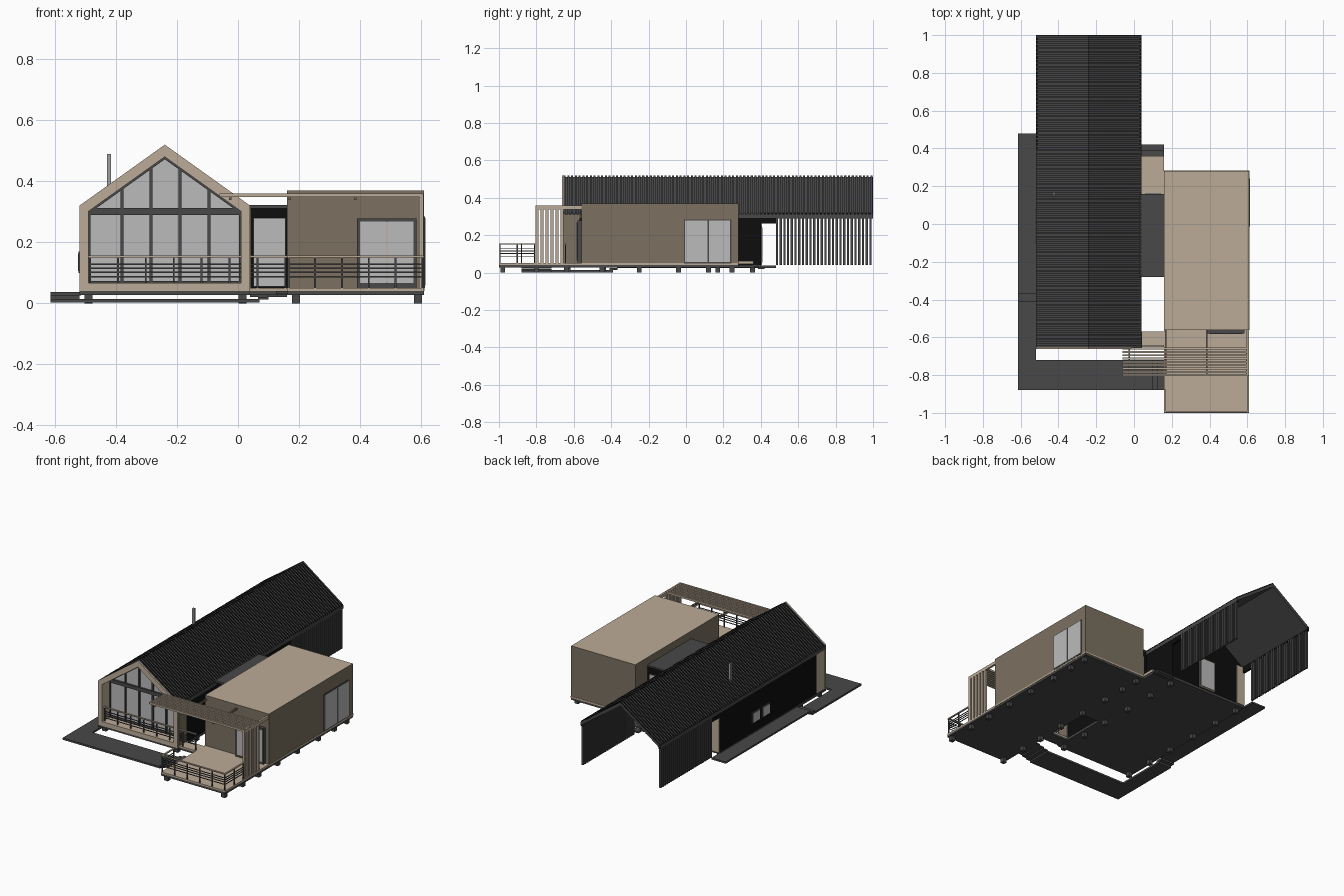
import bpy
import bmesh

default_cube = bpy.data.objects.get("Cube")
if default_cube:
    bpy.data.objects.remove(default_cube, do_unlink=True)


def material(name, red, green, blue):
    mat = bpy.data.materials.new(name)
    mat.use_nodes = True
    colour = (red, green, blue, 1)
    mat.diffuse_color = colour
    shader = mat.node_tree.nodes["Principled BSDF"]
    shader.inputs["Base Color"].default_value = colour
    shader.inputs["Roughness"].default_value = .8
    return mat


TAN = material("pale wood", .5, .41, .31)
BROWN = material("brown cladding", .2, .165, .12)
DARK = material("charcoal metal", .065, .065, .066)
BLACK = material("black cladding", .004, .004, .004)
GLASS = material("pale glass", .5, .5, .5)
STEEL = material("steel", .35, .35, .36)


def finish(name, bm, *mats):
    bmesh.ops.recalc_face_normals(bm, faces=bm.faces)
    mesh = bpy.data.meshes.new(name)
    bm.to_mesh(mesh)
    bm.free()
    for mat in mats:
        mesh.materials.append(mat)
    obj = bpy.data.objects.new(name, mesh)
    bpy.context.scene.collection.objects.link(obj)
    return obj


def boxes(name, mat, *items):
    """Join axis-aligned boxes given as (x0, x1, y0, y1, z0, z1)."""
    bm = bmesh.new()
    for x0, x1, y0, y1, z0, z1 in items:
        cube = bmesh.ops.create_cube(bm, size=1)["verts"]
        for v in cube:
            v.co.x = x1 if v.co.x > 0 else x0
            v.co.y = y1 if v.co.y > 0 else y0
            v.co.z = z1 if v.co.z > 0 else z0
    return finish(name, bm, mat)


def add_prism(bm, profile, y0, y1):
    """Extrude an (x, z) outline along y."""
    front = [bm.verts.new((x, y0, z)) for x, z in profile]
    back = [bm.verts.new((x, y1, z)) for x, z in profile]
    bm.faces.new(front)
    bm.faces.new(back[::-1])
    for i in range(len(front)):
        j = (i + 1) % len(front)
        bm.faces.new((front[j], front[i], back[i], back[j]))


def prism(name, mat, profile, y0, y1):
    bm = bmesh.new()
    add_prism(bm, profile, y0, y1)
    return finish(name, bm, mat)


def ring(name, mat, outer, inner, y0, y1):
    """Hollow frame between two matching (x, z) outlines."""
    bm = bmesh.new()
    loops = [[bm.verts.new((x, y, z)) for x, z in shape]
             for shape, y in ((outer, y0), (inner, y0), (inner, y1), (outer, y1))]
    for k in range(4):
        a, b = loops[k], loops[(k + 1) % 4]
        for i in range(len(a)):
            j = (i + 1) % len(a)
            bm.faces.new((a[i], a[j], b[j], b[i]))
    return finish(name, bm, mat)


MID, HALF, EAVE, RIDGE = -.24, .28, .32, .52


def gable(inset, floor, drop):
    """House-shaped outline, moved in at the walls and down at the roof."""
    slope = (RIDGE - EAVE) / HALF
    left, right = MID - HALF + inset, MID + HALF - inset
    eave = EAVE - drop + slope * inset
    return [(left, floor), (right, floor), (right, eave), (MID, RIDGE - drop), (left, eave)]


def chevron(drop, thick):
    top, low = gable(0, 0, drop)[2:], gable(0, 0, drop + thick)[2:]
    return top + low[::-1]


# Main house: body, porch frame and roof
prism("house_body", BLACK, gable(.004, .04, .016), -.57, .40)
opening = gable(.03, .067, .04)
ring("gable_frame", TAN, gable(0, .04, 0), opening, -.662, -.654)
ring("porch_lining", TAN, gable(.004, .04, .016), opening, -.654, -.57)
boxes("porch_side_cladding", BROWN, (.036, .042, -.654, -.57, .045, .31))
prism("roof_deck", DARK, chevron(.008, .02), -.654, 1)
ribs = bmesh.new()
for i in range(83):
    start = -.654 + i * .02
    add_prism(ribs, chevron(0, .01), start, min(start + .011, 1))
roof_ribs = finish("roof_ribs", ribs, DARK, BLACK)
for face in roof_ribs.data.polygons:
    face.material_index = int(abs(face.normal.y) > .9)

# Glazed gable
prism("gable_glass", GLASS, gable(.032, .068, .042), -.58, -.568)
boxes("gable_mullions", DARK,
      *[(x - .005, x + .005, -.59, -.575, .067, top) for x, top in
        ((-.38, .375), (-.285, .445), (-.19, .445), (-.095, .375))],
      (-.49, .01, -.592, -.575, .29, .312))
ring("gable_window_frame", DARK, gable(.03, .067, .04), gable(.036, .073, .048), -.59, -.57)

# Left wall windows, back door and chimney
for i, start in enumerate((-.10, 0)):
    boxes(f"side_window_frame_{i}", DARK, (-.522, -.51, start, start + .08, .10, .17))
    boxes(f"side_window_glass_{i}", GLASS,
          (-.525, -.515, start + .006, start + .074, .106, .164))
boxes("back_door_frame", BROWN, (-.29, -.17, .395, .406, .045, .25))
boxes("back_door_glass", GLASS, (-.28, -.18, .40, .409, .055, .24))
boxes("back_corner_trim", TAN, (-.515, -.46, .395, .407, .04, .30))
boxes("chimney", STEEL, (-.43, -.417, .154, .167, .36, .49))

# Carport screens
for side, x in (("left", -.518), ("right", .026)):
    boxes(f"{side}_carport_slats", DARK,
          *[(x, x + .012, .48 + i * .02, .492 + i * .02, .04, .31) for i in range(26)])
    boxes(f"{side}_carport_beam", BLACK, (x, x + .012, .40, 1, .29, .318),
          (x, x + .012, .40, .48, .262, .30))

# Flat-roofed wing
wing = boxes("wing_body", BROWN, (.16, .61, -.56, .28, .04, .37))
wing.data.materials.append(TAN)
for face in wing.data.polygons:
    face.material_index = int(face.normal.z > .5)
boxes("wing_front_window_frame", DARK, (.39, .585, -.58, -.555, .05, .278))
boxes("wing_front_window_glass", GLASS, (.40, .575, -.583, -.56, .066, .268))
boxes("wing_front_window_bar", TAN, (.486, .49, -.586, -.56, .066, .268))
boxes("wing_side_window_frame", DARK, (.60, .613, -.012, .242, .05, .285))
boxes("wing_side_window_glass", GLASS, (.60, .615, -.006, .114, .058, .279),
      (.60, .615, .122, .236, .058, .279))

# Link between the two volumes
boxes("link_body", BLACK, (.03, .17, -.27, .16, .04, .315))
boxes("link_roof", DARK, (.03, .165, -.28, .16, .31, .322))
boxes("link_front_glass", GLASS, (.05, .155, -.28, -.265, .055, .28))
boxes("link_back_door", GLASS, (.06, .14, .155, .165, .07, .27))
boxes("back_porch", TAN, (.04, .16, .16, .36, .045, .062))
boxes("back_steps", DARK, (.04, .16, .355, .39, .034, .044), (.04, .16, .385, .42, .02, .03))

# Floor structure, deck and piers
boxes("floor_slabs", DARK, (-.52, .04, -.66, .40, .028, .041), (.16, .61, -1, .28, .028, .041),
      (.04, .16, -.28, .36, .028, .041), (.04, .16, -.65, -.57, .028, .041))
boxes("front_deck", TAN, (.16, .61, -1, -.56, .041, .051), (.04, .16, -.65, -.57, .041, .051))
boxes("wing_skirting", TAN, (.158, .612, -.562, .282, .041, .051))
wing_rows = (-.98, -.80, -.64, -.45, -.25, -.04, .12, .245)
piers = [(x, y) for x in (.19, .59) for y in wing_rows]
piers += [(x, y) for x in (-.49, .015) for y in (-.63, -.44, -.25, -.04, .17, .355)]
boxes("piers", DARK, *[(x - .013, x + .013, y - .013, y + .013, 0, .03) for x, y in piers])

# Walkway and entrance steps
boxes("lower_walkway", DARK, (-.615, .07, -.88, -.72, .002, .014),
      (-.615, -.52, -.73, -.39, .002, .014))
boxes("upper_walkway", DARK, (-.615, -.515, -.37, .48, .026, .037),
      (-.615, -.52, -.41, -.365, .014, .025))
boxes("entrance_steps", DARK,
      *[(.065 + i * .03, .10 + i * .03, -.88, -.72, .012 + i * .009, .02 + i * .009)
        for i in range(3)])

# Pergola with slatted roof and side screen
boxes("pergola_slats", TAN,
      *[(-.06, .605, y, y + .010, .348, .36)
        for y in [-.805 + i * .0175 for i in range(9)]])
boxes("pergola_bearers", BROWN,
      *[(x, x + .008, -.80, -.56, .338, .349) for x in (.165, .38)],
      (-.03, -.022, -.80, -.66, .338, .349))
boxes("pergola_edge_beam", TAN, (.595, .608, -.805, -.56, .338, .358))
boxes("screen_slats", TAN,
      *[(.594, .608, y, y + .016, .05, .345) for y in [-.805 + i * .027 for i in range(6)]])


# Railings
def railing(name, x0, y0, x1, y1):
    def bar(low, high, r):
        return (x0 - r, x1 + r, y0 - r, y1 + r, low, high)
    boxes(f"{name}_handrail", TAN, bar(.151, .157, .005))
    parts = [bar(z, z + .004, .002) for z in (.085, .10, .113, .126)]
    count = max(1, round((x1 - x0 + y1 - y0) / .095))
    for i in range(count + 1):
        x, y = x0 + (x1 - x0) * i / count, y0 + (y1 - y0) * i / count
        parts.append((x - .003, x + .003, y - .003, y + .003, .045, .152))
    boxes(f"{name}_bars", DARK, *parts)


railing("house_railing", -.485, -.645, .155, -.645)
railing("deck_front_railing", .165, -.994, .604, -.994)
railing("deck_left_railing", .165, -.994, .165, -.88)
railing("deck_right_railing", .604, -.994, .604, -.81)
